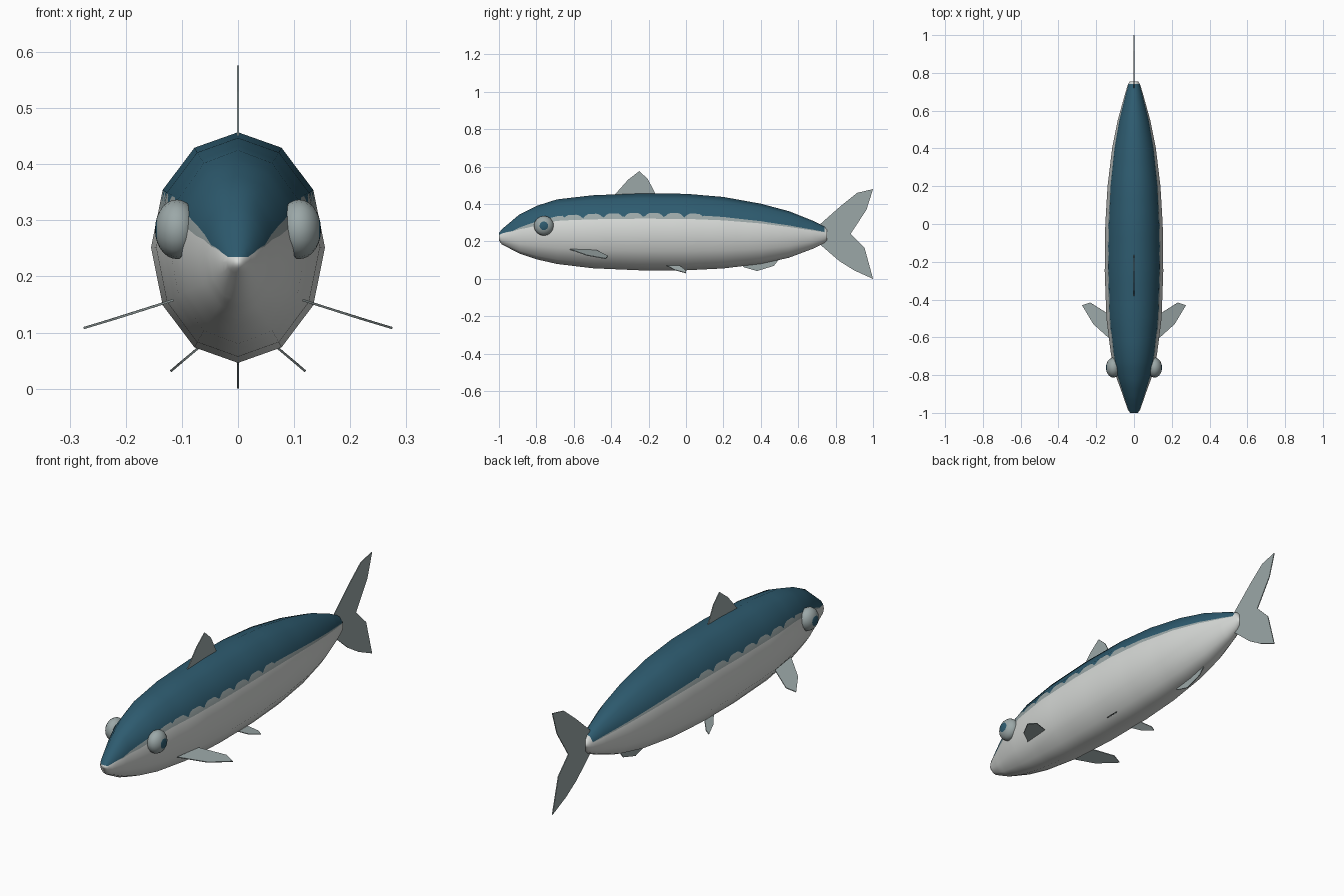
import bpy, bmesh, math
from mathutils import Vector

if "Cube" in bpy.data.objects:
    bpy.data.objects.remove(bpy.data.objects["Cube"])


def material(name, rgb):
    m = bpy.data.materials.new(name)
    m.diffuse_color = (*rgb, 1)
    m.use_nodes = True
    m.node_tree.nodes["Principled BSDF"].inputs["Base Color"].default_value = m.diffuse_color
    return m


WHITE = material("belly_white", (0.68, 0.70, 0.68))
GREY = material("fin_grey", (0.33, 0.39, 0.39))
TEAL = material("back_teal", (0.027, 0.105, 0.16))


def lerp(table, y, col):
    """Straight-line lookup in a table whose rows start with y."""
    y = min(max(y, table[0][0]), table[-1][0])
    for a, b in zip(table, table[1:]):
        if y <= b[0]:
            t = (y - a[0]) / (b[0] - a[0])
            return a[col] + t * (b[col] - a[col])


def make_object(name, bm, mats):
    bmesh.ops.recalc_face_normals(bm, faces=bm.faces[:])
    me = bpy.data.meshes.new(name)
    bm.to_mesh(me)
    bm.free()
    for m in mats:
        me.materials.append(m)
    ob = bpy.data.objects.new(name, me)
    bpy.context.collection.objects.link(ob)
    return ob


# Body: twelve-sided sections (y, top z, bottom z, half width)
BODY = [(-1.0, 0.245, 0.205, 0.02), (-0.985, 0.265, 0.185, 0.032),
        (-0.89, 0.345, 0.135, 0.065), (-0.8, 0.39, 0.105, 0.098),
        (-0.69, 0.425, 0.08, 0.122), (-0.5, 0.447, 0.057, 0.146),
        (-0.25, 0.457, 0.046, 0.155), (0.0, 0.455, 0.046, 0.152),
        (0.2, 0.438, 0.056, 0.14), (0.4, 0.402, 0.08, 0.116),
        (0.55, 0.362, 0.113, 0.086), (0.68, 0.31, 0.162, 0.05),
        (0.74, 0.28, 0.192, 0.032), (0.755, 0.262, 0.208, 0.022)]
# Colour borders as fractions of the side facet (y, lower, upper)
BORDER = [(-1.0, 0.93, 0.95), (-0.93, 0.5, 0.56), (-0.85, 0.48, 0.76),
          (-0.7, 0.66, 0.95), (-0.66, 0.68, 0.97), (0.1, 0.69, 0.9),
          (0.4, 0.69, 0.84), (0.7, 0.6, 0.72), (0.755, 0.6, 0.68)]


def section(y):
    top, bot, w = (lerp(BODY, y, c) for c in (1, 2, 3))
    return (top + bot) / 2, (top - bot) / 2, w


def borders(y):
    low, up = lerp(BORDER, y, 1), lerp(BORDER, y, 2)
    if -0.66 < y < 0.1:   # scalloped edge of the side stripe
        s = abs(math.sin(math.pi * (y + 0.66) / 0.1086))
        up = low + 0.02 + (0.965 - low) * min(1, s * 1.3) ** 0.6
    return low, min(0.985, max(up, low + 0.01))


def build_body():
    ys = sorted({round(-1 + 0.01 * i, 4) for i in range(176)} | {r[0] for r in BODY})
    bm = bmesh.new()
    rings, normals = [], []
    for y in ys:
        c, h, w = section(y)
        low, up = borders(y)
        # slopes taken over a wide step so shading is smooth
        lo, hi = max(y - 0.07, -1), min(y + 0.07, 0.755)
        dc, dh, dw = ((b - a) / (hi - lo) for a, b in zip(section(lo), section(hi)))
        half = []
        for k in (-3, -2, -1, 0, low, up, 1, 2, 3):
            a = math.radians(30 * k)
            if k in (low, up):
                px, pz = 1 + k * (math.cos(math.pi / 6) - 1), k * 0.5
            else:
                px, pz = math.cos(a), math.sin(a)
            px = 0 if abs(k) == 3 else px
            n = Vector((px / w, -(px * px * dw / w + pz * pz * dh / h + pz * dc / h), pz / h))
            half.append((Vector((px * w, y, c + pz * h)), n.normalized()))
        mirror = [(Vector((-p.x, p.y, p.z)), Vector((-n.x, n.y, n.z)))
                  for p, n in reversed(half[1:-1])]
        ring = []
        for p, n in half + mirror:
            ring.append(bm.verts.new(p))
            normals.append(n)
        rings.append(ring)
    colour = [0, 0, 0, 0, 1, 2, 2, 2]
    for i, (a, b) in enumerate(zip(rings, rings[1:])):
        for k in range(16):
            j = (k + 1) % 16
            f = bm.faces.new((a[k], a[j], b[j], b[k]))
            f.material_index = 0 if ys[i] > 0.735 else colour[min(k, 15 - k)]
    for ring, tail in ((rings[0], False), (rings[-1], True)):   # end caps
        for k in range(8):
            ids = dict.fromkeys((k, k + 1, 15 - k, (16 - k) % 16))
            f = bm.faces.new([ring[i] for i in ids])
            f.material_index = 0 if tail else colour[k]
    for f in bm.faces:
        f.smooth = True
    ob = make_object("body", bm, (WHITE, GREY, TEAL))
    ob.data.normals_split_custom_set_from_vertices([tuple(n) for n in normals])


# Fins: thin plates from an outline
def fin(name, outline, thick=0.004):
    pts = [Vector(p) for p in outline]
    n = Vector()
    for a, b in zip(pts, pts[1:] + pts[:1]):
        n += a.cross(b)
    n = n.normalized() * thick / 2
    bm = bmesh.new()
    A = [bm.verts.new(p + n) for p in pts]
    B = [bm.verts.new(p - n) for p in pts]
    bm.faces.new(A)
    bm.faces.new(B[::-1])
    for i in range(len(pts)):
        j = (i + 1) % len(pts)
        bm.faces.new((A[i], B[i], B[j], A[j]))
    make_object(name, bm, (GREY,))


def mid_fin(name, outline):
    fin(name, [(0, y, z) for y, z in outline])


# Eyes: flattened balls with a dark pupil on the outer side
def eye(name, side):
    bm = bmesh.new()
    bmesh.ops.create_uvsphere(bm, u_segments=16, v_segments=14, radius=1)
    for v in bm.verts:
        x, y, z = v.co
        v.co = (side * (0.109 + 0.039 * z), -0.76 + 0.053 * x, 0.284 + 0.053 * y)
    for f in bm.faces:
        f.smooth = True
        c = f.calc_center_median()
        near = math.hypot(c.y + 0.76, c.z - 0.284) < 0.023
        f.material_index = 1 if near and side * c.x > 0.109 else 0
    make_object(name, bm, (GREY, TEAL))


build_body()
mid_fin("dorsal_fin", [(-0.39, 0.44), (-0.31, 0.53), (-0.25, 0.576),
                       (-0.205, 0.535), (-0.155, 0.44)])
mid_fin("anal_fin", [(0.28, 0.09), (0.31, 0.062), (0.38, 0.042),
                     (0.47, 0.07), (0.51, 0.12), (0.4, 0.11)])
mid_fin("tail_fin_upper", [(0.71, 0.24), (0.72, 0.295), (0.83, 0.392), (0.915, 0.46),
                           (1.0, 0.48), (0.965, 0.37), (0.88, 0.24)])
mid_fin("tail_fin_lower", [(0.71, 0.24), (0.88, 0.24), (0.955, 0.165),
                           (1.0, 0.0), (0.9, 0.045), (0.82, 0.095), (0.71, 0.19)])
PECTORAL = [(0.115, -0.62, 0.158), (0.215, -0.53, 0.126), (0.275, -0.43, 0.108),
            (0.232, -0.416, 0.121), (0.13, -0.48, 0.153)]
PELVIC = [(0.068, -0.11, 0.075), (0.1, -0.06, 0.048), (0.12, 0.0, 0.031),
          (0.105, 0.0, 0.044), (0.068, -0.04, 0.075)]
for side, label in ((1, "right"), (-1, "left")):
    fin("pectoral_fin_" + label, [(side * x, y, z) for x, y, z in PECTORAL])
    fin("pelvic_fin_" + label, [(side * x, y, z) for x, y, z in PELVIC])
    eye("eye_" + label, side)
